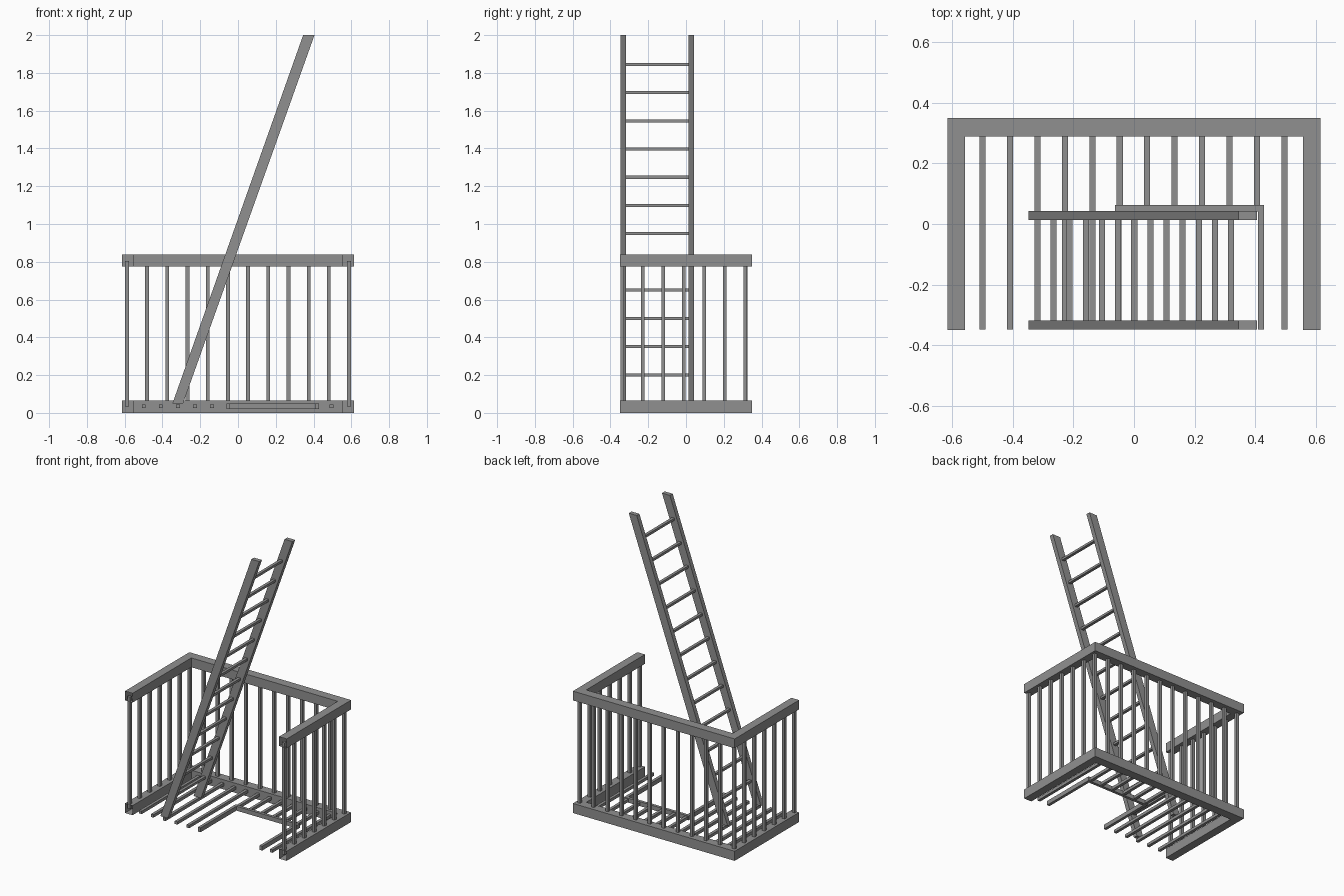
import bpy, bmesh
from mathutils import Vector, Matrix

if "Cube" in bpy.data.objects:
    bpy.data.objects.remove(bpy.data.objects["Cube"])

# Dark grey iron
iron = bpy.data.materials.new("dark_iron")
iron.diffuse_color = (0.28, 0.28, 0.28, 1)
iron.use_nodes = True
iron.node_tree.nodes["Principled BSDF"].inputs["Base Color"].default_value = iron.diffuse_color


def finish(name, bm):
    me = bpy.data.meshes.new(name)
    bm.to_mesh(me)
    bm.free()
    me.materials.append(iron)
    ob = bpy.data.objects.new(name, me)
    bpy.context.collection.objects.link(ob)
    return ob


def boxes(name, items):
    """One object from boxes given as (x0, x1, y0, y1, z0, z1)."""
    bm = bmesh.new()
    for x0, x1, y0, y1, z0, z1 in items:
        m = Matrix.Translation(((x0 + x1) / 2, (y0 + y1) / 2, (z0 + z1) / 2))
        m = m @ Matrix.Diagonal((x1 - x0, y1 - y0, z1 - z0, 1))
        bmesh.ops.create_cube(bm, size=1, matrix=m)
    return finish(name, bm)


def prism(name, pts, vec, open_front=False):
    """Extrude a polygon along vec; optionally leave the front tube ends open."""
    bm = bmesh.new()
    face = bm.faces.new([bm.verts.new(p) for p in pts])
    ext = bmesh.ops.extrude_face_region(bm, geom=[face], use_keep_orig=True)
    verts = [g for g in ext["geom"] if isinstance(g, bmesh.types.BMVert)]
    bmesh.ops.translate(bm, verts=verts, vec=Vector(vec))
    bmesh.ops.recalc_face_normals(bm, faces=bm.faces)
    if open_front:
        ends = [f for f in bm.faces if all(v.co.y < -0.349 for v in f.verts)]
        bmesh.ops.delete(bm, geom=ends, context='FACES_ONLY')
    return finish(name, bm)


# U-shaped bottom and top rails with open front ends
X, Y, XI, YI = 0.615, 0.35, 0.557, 0.288
for name, z0, z1 in (("bottom_rail", 0, 0.066), ("top_rail", 0.774, 0.838)):
    u = [(-X, -Y), (-XI, -Y), (-XI, YI), (XI, YI), (XI, -Y), (X, -Y), (X, Y), (-X, Y)]
    prism(name, [(x, y, z0) for x, y in u], (0, 0, z1 - z0), True)

# Balusters along the back and both sides
h = 0.01
Z0, Z1 = 0.035, 0.805
back = [-0.588 + 0.1069 * i for i in range(1, 11)]
boxes("back_balusters", [(x - h, x + h, 0.306, 0.326, Z0, Z1) for x in back])
side = [-0.337 + 0.1085 * i for i in range(7)]
for name, sx in (("left_balusters", -0.588), ("right_balusters", 0.588)):
    boxes(name, [(sx - h, sx + h, y - h, y + h, Z0, Z1) for y in side])

# Floor slats, shortened behind the hatch opening
slats = []
for i in range(12):
    x = -0.499 + 0.0904 * i
    front = 0.05 if -0.06 < x < 0.43 else -0.348
    slats.append((x - h, x + h, front, 0.30, 0.025, 0.045))
boxes("floor_slats", slats)

# Frame around the hatch opening
boxes("hatch_frame", [(-0.062, 0.428, 0.042, 0.062, 0.02, 0.05),
                      (-0.062, -0.042, -0.348, 0.042, 0.02, 0.05),
                      (0.408, 0.428, -0.348, 0.042, 0.02, 0.05)])

# Leaning ladder: two stringers cut level at both ends, with rungs
for name, y in (("ladder_stringer_front", -0.348), ("ladder_stringer_back", 0.013)):
    prism(name, [(-0.347, y, 0.05), (-0.291, y, 0.05), (0.405, y, 2), (0.345, y, 2)],
          (0, 0.03, 0))
slope = 0.694 / 1.95
rungs = []
for i in range(12):
    z = 0.201 + 0.1495 * i
    x = -0.319 + (z - 0.05) * slope
    rungs.append((x - h, x + h, -0.322, 0.017, z - 0.008, z + 0.008))
boxes("ladder_rungs", rungs)
